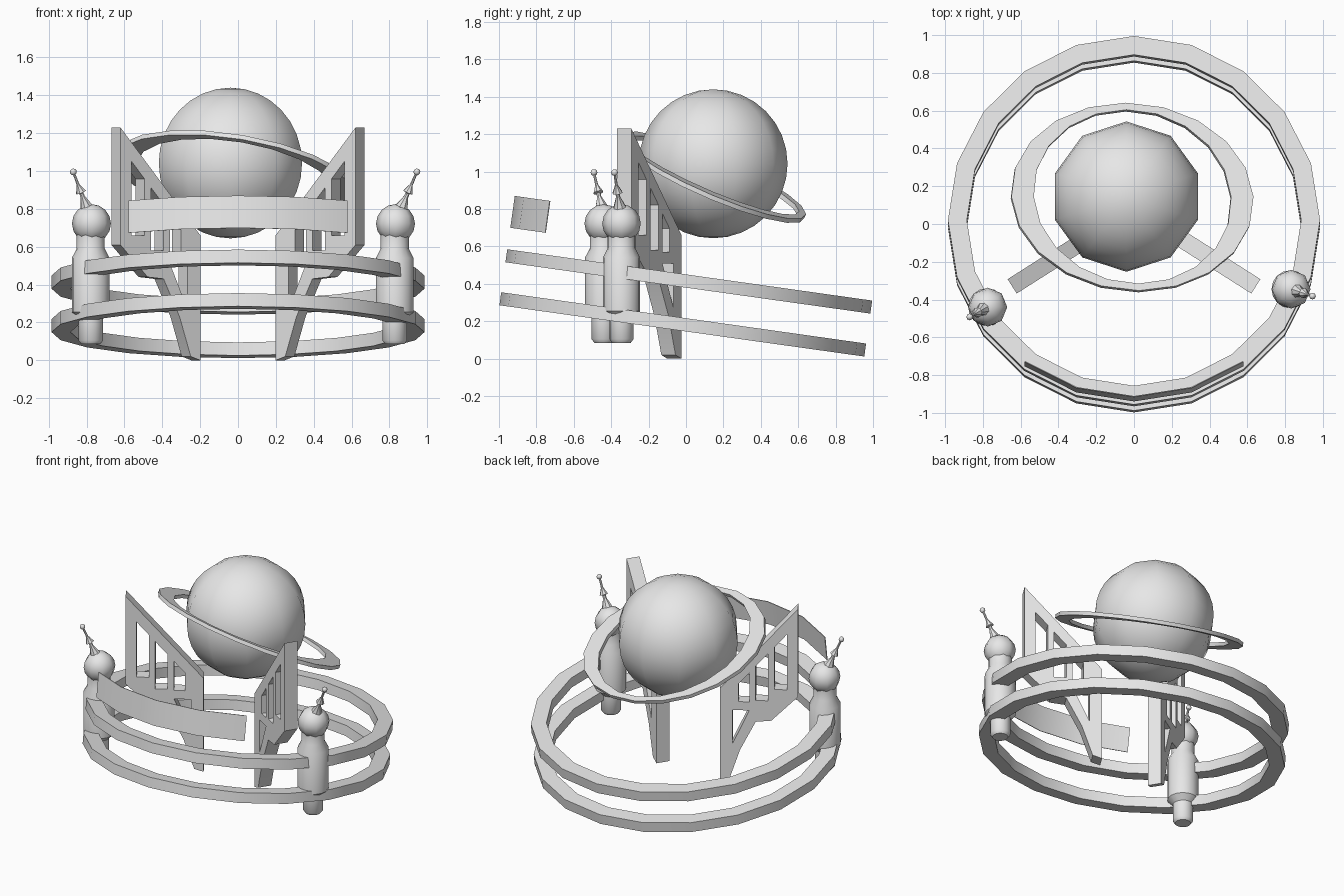
import bpy, bmesh
from math import sin, cos, pi, radians, atan
from mathutils import Matrix, Vector

if "Cube" in bpy.data.objects:
    bpy.data.objects.remove(bpy.data.objects["Cube"])

COLOUR = (0.8, 0.8, 0.8, 1)
grey = bpy.data.materials.new("plain grey")
grey.use_nodes = True
grey.diffuse_color = COLOUR
grey.node_tree.nodes["Principled BSDF"].inputs["Base Color"].default_value = COLOUR


def finish(obj, angle=30):
    if not obj.data.materials:
        obj.data.materials.append(grey)
    bpy.ops.object.select_all(action="DESELECT")
    obj.select_set(True)
    bpy.context.view_layer.objects.active = obj
    if obj.type == "CURVE":
        bpy.ops.object.convert(target="MESH")
    bpy.ops.object.shade_smooth_by_angle(angle=radians(angle))


def from_bmesh(name, bm, matrix=None, angle=30):
    bmesh.ops.remove_doubles(bm, verts=bm.verts, dist=1e-5)
    bmesh.ops.recalc_face_normals(bm, faces=bm.faces)
    mesh = bpy.data.meshes.new(name)
    bm.to_mesh(mesh)
    bm.free()
    obj = bpy.data.objects.new(name, mesh)
    bpy.context.collection.objects.link(obj)
    if matrix:
        obj.matrix_world = matrix
    finish(obj, angle)
    return obj


def band(name, outer, inner, height, matrix, start=0, steps=20, sides=20):
    """Flat-topped band, a full hoop or an arc, with elliptical radii."""
    bm = bmesh.new()
    rows = []
    for i in range(steps + 1):
        a = start + 2 * pi * i / sides
        rows.append([bm.verts.new((r[0] * cos(a), r[1] * sin(a), z * height / 2))
                     for r, z in ((outer, -1), (outer, 1), (inner, 1), (inner, -1))])
    for p, q in zip(rows, rows[1:]):
        for k in range(4):
            n = (k + 1) % 4
            bm.faces.new((p[k], q[k], q[n], p[n]))
    if steps < sides:
        bm.faces.new(rows[0])
        bm.faces.new(rows[-1])
    return from_bmesh(name, bm, matrix)


def lathe(name, profile, matrix, sides=16):
    bm = bmesh.new()
    verts = [bm.verts.new((r, 0, z)) for r, z in profile]
    edges = [bm.edges.new(pair) for pair in zip(verts, verts[1:])]
    bmesh.ops.spin(bm, geom=verts + edges, cent=(0, 0, 0), axis=(0, 0, 1),
                   angle=2 * pi, steps=sides, use_duplicate=False)
    return from_bmesh(name, bm, matrix, 40)


def ball(name, radius, centre, segments, rings):
    bm = bmesh.new()
    bmesh.ops.create_uvsphere(bm, u_segments=segments, v_segments=rings, radius=radius)
    return from_bmesh(name, bm, Matrix.Translation(centre), 80)


# Tilted hoops and the front plate share one leaning axis
tilt = Matrix.Translation((0, 0.015, 0.413)) @ Matrix.Rotation(radians(-8), 4, "X")
for name, lift in (("lower_hoop", -0.232), ("upper_hoop", 0)):
    band(name, (0.985, 0.985), (0.885, 0.885), 0.07,
         tilt @ Matrix.Translation((0, 0, lift)))
band("front_plate", (0.985, 0.985), (0.98, 0.98), 0.172,
     tilt @ Matrix.Translation((0, 0, 0.237)), start=radians(234), steps=4)

# Planet globe and its oval ring
ball("globe", 0.398, (-0.04, 0.145, 1.042), 10, 16)
normal = Vector((0.17, 0.43, 1)).normalized()
along = Vector((1, 0, -0.17)).normalized()
across = normal.cross(along)
ring_frame = Matrix((along, across, normal)).transposed().to_4x4()
band("globe_ring", (0.65, 0.54), (0.53, 0.50), 0.025,
     Matrix.Translation((-0.01, 0.14, 0.97)) @ ring_frame)

# Lattice supports: outline first, then the openings
outline = [(0, 1.23), (0.5, 0.66), (0.5, 0), (0.44, 0.02), (0.37, 0.23),
           (0.27, 0.43), (0.17, 0.44), (0, 0.61)]
slots = [[(a, low), (b, low), (b, 1.13 - 1.14 * b), (a, 1.13 - 1.14 * a)]
         for a, b, low in ((0.07, 0.15, 0.66), (0.19, 0.27, 0.58), (0.31, 0.38, 0.57))]
corner = [(0.42, 0.51), (0.42, 0.27), (0.31, 0.51)]
for side, label in ((1, "left"), (-1, "right")):
    curve = bpy.data.curves.new(label + "_lattice_support", "CURVE")
    curve.dimensions = "2D"
    curve.fill_mode = "BOTH"
    curve.extrude = 0.045
    for loop in [outline, corner] + slots:
        spline = curve.splines.new("POLY")
        spline.points.add(len(loop) - 1)
        for point, (u, z) in zip(spline.points, loop):
            point.co = (u, z, 0, 1)
        spline.use_cyclic_u = True
    support = bpy.data.objects.new(curve.name, curve)
    bpy.context.collection.objects.link(support)
    inward = Vector((-0.425 * side, 0.27, 0)).normalized()
    up = Vector((0, 0, 1))
    frame = Matrix((inward, up, inward.cross(up))).transposed().to_4x4()
    support.matrix_world = Matrix.Translation((0.645 * side, -0.33, 0)) @ frame
    finish(support)

# Towers with round heads and leaning finials
body = [(0, 0.085), (0.05, 0.085), (0.065, 0.105), (0.065, 0.22), (0.1, 0.255),
        (0.1, 0.54), (0.074, 0.59), (0.074, 0.67), (0, 0.67)]
spike = [(0, -0.02), (0.035, 0), (0.012, 0.06), (0.012, 0.08), (0.028, 0.085),
         (0.008, 0.13), (0.007, 0.19), (0, 0.19)]
for label, x, y, base, tip in (
        ("left", 0.828, -0.345, (0.865, -0.355, 0.81), (0.945, -0.382, 0.995)),
        ("right", -0.778, -0.44, (-0.80, -0.452, 0.81), (-0.87, -0.492, 0.995))):
    lathe(label + "_tower", body, Matrix.Translation((x, y, 0)))
    ball(label + "_tower_head", 0.103, (x + 0.004, y, 0.722), 8, 8)
    lean = (Vector(tip) - Vector(base)).to_track_quat("Z", "Y").to_matrix().to_4x4()
    lathe(label + "_finial", spike, Matrix.Translation(base) @ lean, 8)
    ball(label + "_finial_knob", 0.018, tip, 8, 6)
